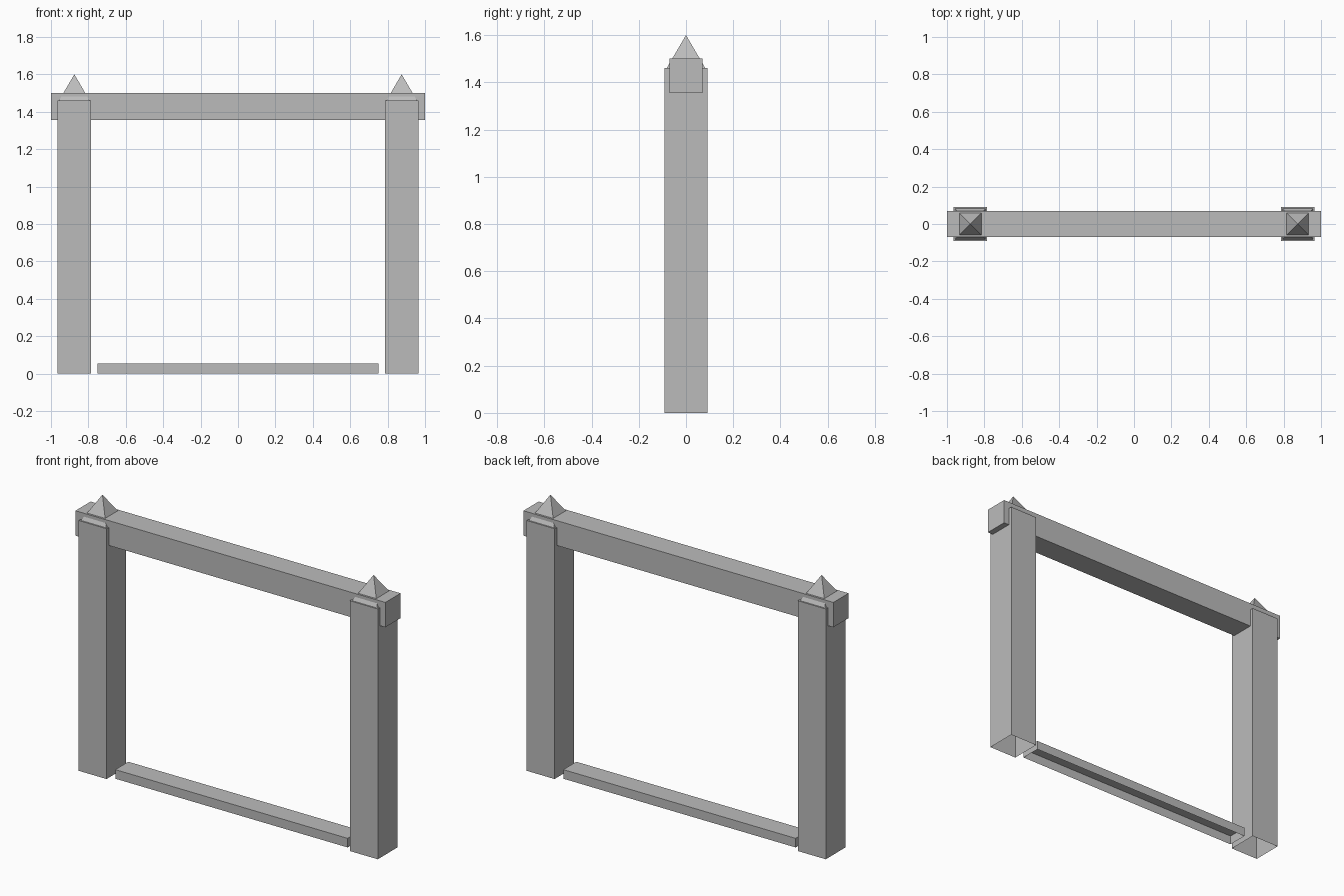
import bpy
import bmesh

cube = bpy.data.objects.get("Cube")
if cube:
    bpy.data.objects.remove(cube, do_unlink=True)

grey = bpy.data.materials.new("stone_grey")
grey.use_nodes = True
colour = (0.5, 0.5, 0.5, 1)
grey.diffuse_color = colour
grey.node_tree.nodes["Principled BSDF"].inputs["Base Color"].default_value = colour


def finish(bm, name):
    mesh = bpy.data.meshes.new(name)
    bm.to_mesh(mesh)
    bm.free()
    mesh.materials.append(grey)
    obj = bpy.data.objects.new(name, mesh)
    bpy.context.collection.objects.link(obj)


def remove_underside(bm):
    bm.normal_update()
    under = [f for f in bm.faces if f.normal.z < -0.9]
    bmesh.ops.delete(bm, geom=under, context="FACES_ONLY")


def box(name, x, half_x, half_y, bottom, top, hollow=False):
    bm = bmesh.new()
    bmesh.ops.create_cube(bm, size=2)
    for v in bm.verts:
        v.co.x = x + v.co.x * half_x
        v.co.y *= half_y
        v.co.z = top if v.co.z > 0 else bottom
    if hollow:
        remove_underside(bm)
    finish(bm, name)


def pyramid(name, x, half, bottom, top):
    bm = bmesh.new()
    base = [bm.verts.new((x + sx * half, sy * half, bottom))
            for sx, sy in ((-1, -1), (1, -1), (1, 1), (-1, 1))]
    tip = bm.verts.new((x, 0, top))
    for i in range(4):
        bm.faces.new((base[i], base[(i + 1) % 4], tip))
    finish(bm, name)


# Posts with pointed caps, open underneath
for side, x in (("left", 0.875), ("right", -0.875)):
    box(side + "_post", x, 0.09, 0.09, 0, 1.46, hollow=True)
    pyramid(side + "_post_cap", x, 0.082, 1.46, 1.6)

# Crossbeam and ground sill
box("crossbeam", 0, 1, 0.07, 1.355, 1.5)
box("ground_sill", 0, 0.75, 0.06, 0, 0.053, hollow=True)
